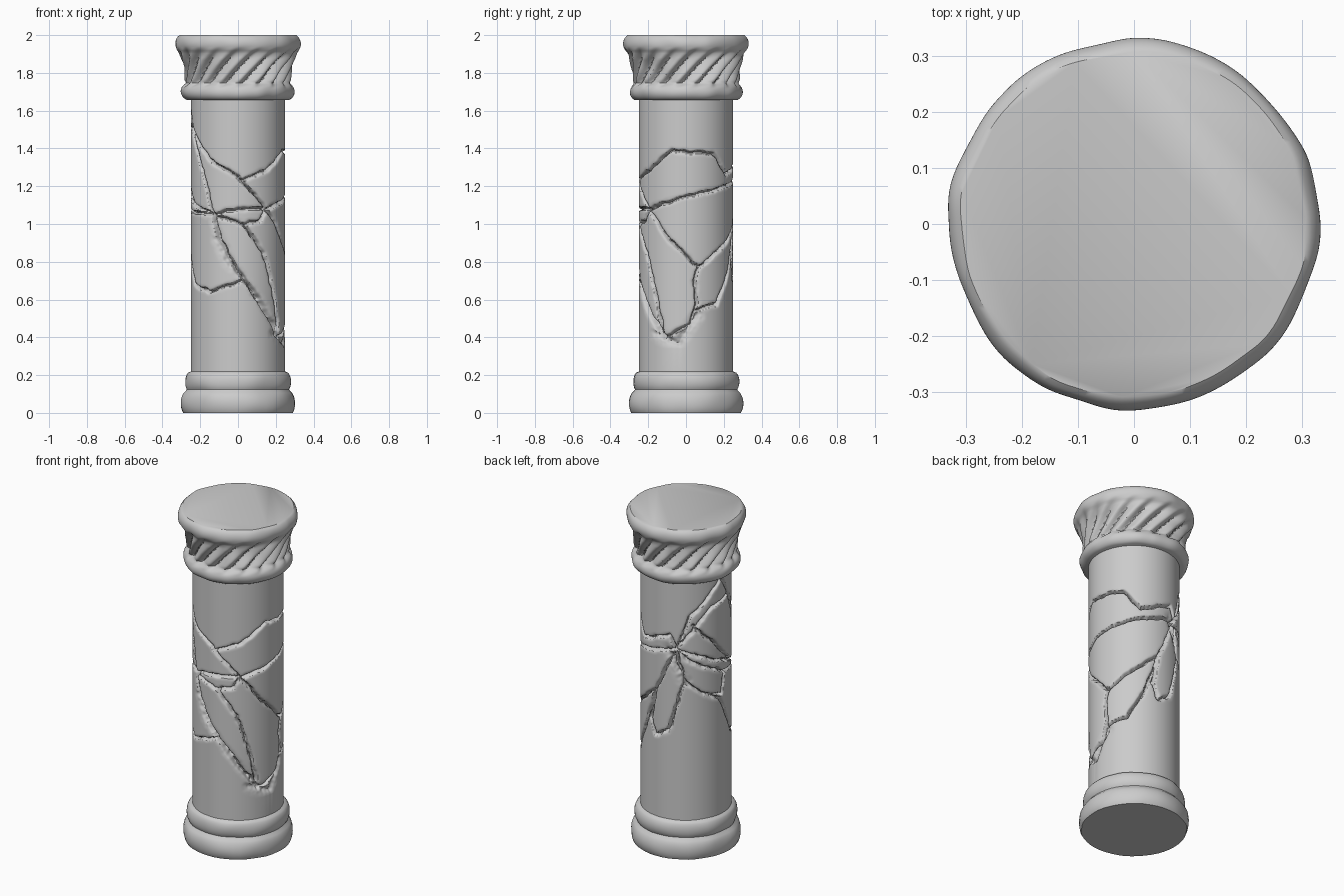
import bpy, bmesh, math
from mathutils import Vector, noise

cube = bpy.data.objects.get("Cube")
if cube:
    bpy.data.objects.remove(cube)

stone = bpy.data.materials.new("grey_stone")
stone.use_nodes = True
grey = (0.6, 0.6, 0.6, 1)
stone.diffuse_color = grey
stone.node_tree.nodes["Principled BSDF"].inputs["Base Color"].default_value = grey


def lathe(name, heights, columns, radius, sharp):
    """Revolve radius(column, row, angle, z); angle zero is the front, growing toward +x."""
    bm = bmesh.new()
    rings = []
    for j, z in enumerate(heights):
        ring = []
        for i in range(columns):
            a = math.tau * i / columns
            r = radius(i, j, a, z)
            ring.append(bm.verts.new((r * math.sin(a), -r * math.cos(a), z)))
        rings.append(ring)
    for low, high in zip(rings, rings[1:]):
        for i in range(columns):
            k = (i + 1) % columns
            bm.faces.new((low[i], low[k], high[k], high[i]))
    bm.faces.new(rings[0][::-1])
    bm.faces.new(rings[-1])
    mesh = bpy.data.meshes.new(name)
    bm.to_mesh(mesh)
    bm.free()
    mesh.materials.append(stone)
    obj = bpy.data.objects.new(name, mesh)
    bpy.context.collection.objects.link(obj)
    bpy.ops.object.select_all(action="DESELECT")
    obj.select_set(True)
    bpy.context.view_layer.objects.active = obj
    bpy.ops.object.shade_smooth_by_angle(angle=math.radians(sharp))


def spread(bottom, top, rows):
    return [bottom + (top - bottom) * k / rows for k in range(rows + 1)]


def wear(a, z, amount):
    return amount * noise.noise(Vector((math.sin(a), math.cos(a), z * 3)) * 3)


def roll(z, middle, half, core, bulge):
    """Radius of a rounded moulding, or zero outside its height."""
    t = (z - middle) / half
    return core + bulge * math.sqrt(1 - t * t) if abs(t) < 1 else 0


# Base: two worn rolls, the lower one wider
def base_radius(i, j, a, z):
    lower = roll(z, .05, .07, .262, .04)
    upper = roll(z, .165, .055, .25, .031)
    return max(lower, upper, .245) + wear(a, z, .006)


lathe("base_moulding", spread(0, .23, 26), 48, base_radius, 40)


# Capital: flared bell with slanted flutes between two rounded rims
def capital_radius(i, j, a, z):
    bead = roll(z, 1.7, .048, .25, .05)
    rim = roll(z, 1.955, .05, .29, .04)
    bell = .272 + .05 * (max(0, z - 1.78) / .15) ** 2 if 1.73 < z < 1.94 else 0
    fade = max(0, min(1, (z - 1.72) / .04, (1.935 - z) / .06))
    phase = (18 * (a - 3.4 * (z - 1.72)) / math.tau) % 1
    crest = phase / .7 if phase < .7 else (1 - phase) / .3
    flute = fade * (.012 - .034 * (1 - crest) ** 1.5)
    return max(bead, rim, bell) + flute + wear(a, z, .008)


lathe("fluted_capital", spread(1.657, 2, 46), 180, capital_radius, 40)

# Crack junctions on the shaft: degrees round from the front, height in hundredths
back_hub, front_hub, knot, tip = (202, 125), (328, 105), (38, 108), (62, 40)
crown, left, elbow, joint = (266, 165), (283, 152), (106, 77), (173, 98)
corner, sill, heel = (273, 107), (7, 100), (213, 106)

cracks = {
    "upper_arc": [(3, 123), (40, 129), (72, 139), (127, 137), (149, 126), (193, 133), back_hub],
    "upper_diagonal": [left, (323, 134), (0, 125), knot],
    "left_slash": [crown, left, (311, 128), front_hub],
    "ring": [front_hub, (0, 108), knot, (95, 115), back_hub],
    "ring_lower": [corner, front_hub, sill, (29, 102), knot],
    "ring_left": [back_hub, (288, 111), front_hub],
    "ring_left_lower": [back_hub, (217, 118), corner],
    "shard_right": [sill, (34, 84), (50, 63), tip],
    "right_diagonal": [knot, (69, 92), elbow],
    "shard_tip": [tip, (95, 47), (104, 58), (100, 70), elbow, joint, back_hub],
    "right_chip": [(102, 54), (131, 58), (152, 73), joint],
    "left_chip": [(239, 97), (263, 92), (293, 68), (323, 64), (6, 70)],
    "back_slash": [crown, (220, 144), back_hub],
    "back_slash_lower": [left, (249, 149), back_hub],
    "back_branch": [(224, 139), (288, 112)],
    "back_shard": [back_hub, joint, (164, 80), (173, 71), (192, 75), heel, back_hub],
    "back_block": [heel, (239, 97), (266, 94), corner],
}
main_crack = [front_hub, (336, 92), (355, 78), tip]
# Broad, shallow worn hollows beside the cracks
hollows = [[(50, 42), (80, 37), (104, 52)], [(335, 92), (350, 79)], [(192, 124), heel]]

SHAFT_R, COLUMNS, ROWS = .25, 300, 240
BOTTOM, TOP = .34, 1.67
step_x = math.tau * SHAFT_R / COLUMNS
step_z = (TOP - BOTTOM) / ROWS
depth = {}


def carve(path, width, deep, lip, lip_deep):
    """Sink the shaft surface along a path on the unrolled cylinder."""
    pad = lip + .015
    for (a0, h0), (a1, h1) in zip(path, path[1:]):
        turn = (a1 - a0 + 180) % 360 - 180
        x0, z0 = math.radians(a0) * SHAFT_R, h0 / 100
        ux, uz = math.radians(turn) * SHAFT_R, h1 / 100 - z0
        left_x, low_z = x0 + min(0, ux) - pad, z0 + min(0, uz) - pad
        first_i, first_j = int(left_x / step_x), int((low_z - BOTTOM) / step_z)
        for i in range(first_i, first_i + int((abs(ux) + 2 * pad) / step_x) + 2):
            for j in range(first_j, first_j + int((abs(uz) + 2 * pad) / step_z) + 2):
                # wobble the path so that the crack looks broken, not ruled
                x, z = i * step_x, BOTTOM + j * step_z
                n = noise.noise_vector(Vector((x, z, 0)) * 22) * .008
                px, pz = x + n.x - x0, z + n.y - z0
                t = max(0, min(1, (px * ux + pz * uz) / (ux * ux + uz * uz)))
                d = math.hypot(px - t * ux, pz - t * uz)
                if d < lip:
                    sink = lip_deep * (1 - d / lip) ** 2 + deep * max(0, 1 - (d / width) ** 2)
                    key = (i % COLUMNS, j)
                    depth[key] = max(depth.get(key, 0), sink)


for path in cracks.values():
    carve(path, .0085, .024, .026, .008)
carve(main_crack, .014, .03, .04, .012)
for path in hollows:
    carve(path, .02, .005, .055, .014)


# Shaft: plain cylinder, finely divided where it is cracked
def shaft_radius(i, j, a, z):
    rough = 1 + .5 * noise.noise(Vector((a * 12, z * 45, 1)))
    return SHAFT_R - depth.get((i, j - 1), 0) * rough


lathe("cracked_shaft", [.2] + spread(BOTTOM, TOP, ROWS), COLUMNS, shaft_radius, 50)
